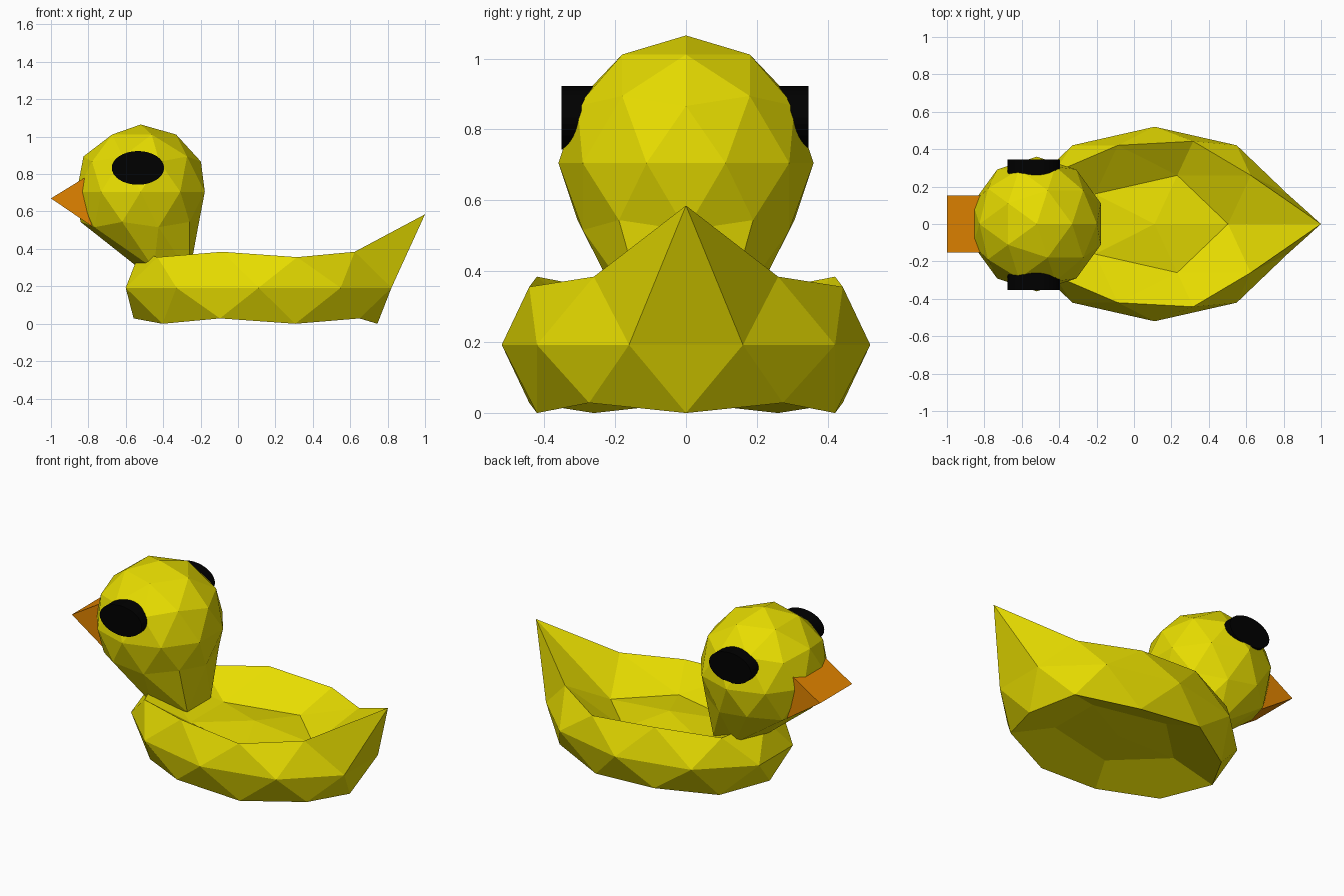
import bpy, bmesh, math
from mathutils import Vector

if "Cube" in bpy.data.objects:
    bpy.data.objects.remove(bpy.data.objects["Cube"])


def material(name, color):
    m = bpy.data.materials.new(name)
    m.diffuse_color = (*color, 1)
    m.use_nodes = True
    m.node_tree.nodes["Principled BSDF"].inputs["Base Color"].default_value = m.diffuse_color
    return m


YELLOW = material("yellow", (0.80, 0.72, 0.0))
ORANGE = material("orange", (0.76, 0.23, 0.0))
BLACK = material("black", (0.0, 0.0, 0.0))


def finish(bm, name, mat):
    mesh = bpy.data.meshes.new(name)
    bm.to_mesh(mesh)
    bm.free()
    mesh.materials.append(mat)
    ob = bpy.data.objects.new(name, mesh)
    bpy.context.collection.objects.link(ob)
    return ob


def ico_part(name, center, scale, sculpt):
    """Low-poly sphere; sculpt(unit, placed) returns the final point."""
    bm = bmesh.new()
    bmesh.ops.create_icosphere(bm, subdivisions=2, radius=1)
    for v in bm.verts:
        u = v.co.copy()
        placed = Vector(c + s * k for c, s, k in zip(center, scale, u))
        v.co = sculpt(u, placed)
    return finish(bm, name, YELLOW)


# Body: flattened ball with sunken back and belly, tail pulled to a point
def shape_body(u, p):
    if u.x > 0.85 and 0.4 < u.z < 0.5:
        return Vector((1.0, 0, 0.585))
    if abs(u.z) > 0.95:
        p.z = 0.27 if u.z > 0 else 0.09
    elif abs(u.z) > 0.8:
        p.z = 0.235 if u.z > 0 else 0.095
    return p


ico_part("body", (0.11, 0, 0.192), (0.747, 0.52, 0.366), shape_body)


# Head: ball whose underside is drawn down and back into a neck
def shape_head(u, p):
    if u.z < -0.95:
        return Vector((-0.39, 0, 0.25))
    if u.z < -0.8:
        if u.x < -0.4:
            return Vector((-0.52, 0, 0.29))
        if u.x < 0:
            return Vector((-0.45, p.y, 0.295))
        return Vector((-0.26, p.y, 0.265))
    return p


ico_part("head", (-0.52, 0, 0.705), (0.36, 0.36, 0.36), shape_head)

# Beak: triangular wedge across the face
bm = bmesh.new()
profile = [(-1.0, 0.67), (-0.78, 0.805), (-0.78, 0.52)]
side = bm.faces.new([bm.verts.new((x, -0.153, z)) for x, z in profile])
ext = bmesh.ops.extrude_face_region(bm, geom=[side], use_keep_orig=True)
new = [g for g in ext["geom"] if isinstance(g, bmesh.types.BMVert)]
bmesh.ops.translate(bm, verts=new, vec=(0, 0.306, 0))
bmesh.ops.recalc_face_normals(bm, faces=bm.faces)
finish(bm, "beak", ORANGE)

# Eyes: oval discs on both sides of the head
for side_name, y_mid in (("right", -0.282), ("left", 0.275)):
    bm = bmesh.new()
    bmesh.ops.create_cone(bm, cap_ends=True, segments=32,
                          radius1=1, radius2=1, depth=0.14)
    for v in bm.verts:
        x, y, z = v.co
        v.co = (-0.535 + 0.14 * x, y_mid - z, 0.833 + 0.09 * y)
    # a quarter turn about x swaps y and z with one sign flipped
    bmesh.ops.recalc_face_normals(bm, faces=bm.faces)
    finish(bm, side_name + "_eye", BLACK)
